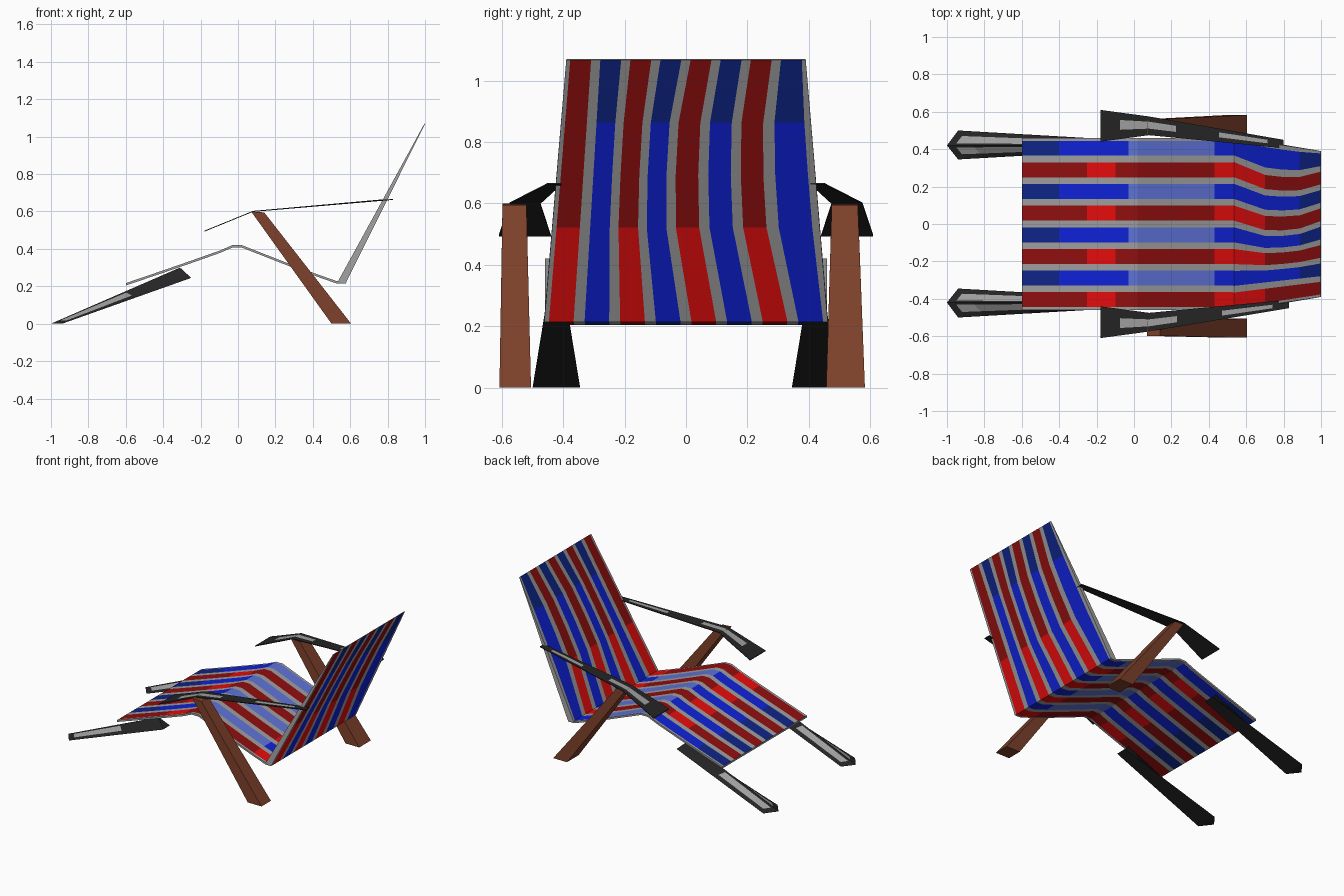
import bpy, bmesh

if "Cube" in bpy.data.objects:
    bpy.data.objects.remove(bpy.data.objects["Cube"])


def srgb(r, g, b):
    f = lambda c: c / 12.92 if c <= 0.04045 else ((c + 0.055) / 1.055) ** 2.4
    return tuple(f(c / 255) for c in (r, g, b)) + (1.0,)


NAMES = ["navy", "blue", "periwinkle", "red", "dark red", "grey", "brown", "black"]
RGB = [(14, 36, 135), (14, 34, 215), (95, 115, 215), (230, 12, 12),
       (145, 14, 14), (158, 158, 158), (124, 64, 42), (36, 36, 36)]
MATS = []
for n, c in zip(NAMES, RGB):
    m = bpy.data.materials.new(n)
    m.diffuse_color = srgb(*c)
    m.use_nodes = True
    m.node_tree.nodes["Principled BSDF"].inputs["Base Color"].default_value = m.diffuse_color
    MATS.append(m)
NAVY, BLUE, PERI, RED, DARK, GREY, BROWN, BLACK = range(8)


def loft(name, rings, mat):
    """Skin a list of equal closed rings; mat(segment, side) gives the colour."""
    bm = bmesh.new()
    vs = [[bm.verts.new(p) for p in r] for r in rings]
    n = len(vs[0])
    for s in range(len(vs) - 1):
        for i in range(n):
            j = (i + 1) % n
            f = bm.faces.new((vs[s][i], vs[s][j], vs[s + 1][j], vs[s + 1][i]))
            f.material_index = mat(s, i)
    for r, s in ((vs[0], -1), (vs[-1], -1)):
        bm.faces.new(r).material_index = mat(s, -1)
    bmesh.ops.recalc_face_normals(bm, faces=bm.faces)
    me = bpy.data.meshes.new(name)
    bm.to_mesh(me)
    bm.free()
    for m in MATS:
        me.materials.append(m)
    ob = bpy.data.objects.new(name, me)
    bpy.context.collection.objects.link(ob)
    return ob


def mix(a, b, t):
    return tuple(p + (q - p) * t for p, q in zip(a, b))


# Striped sling: stations of upper x, z, lower x, z, half width, stripe wobble,
# and the blue and red shade of the stretch that follows
stations = []
for x, z, blue, red in [(-.6, .217, NAVY, DARK), (-.4, .285, BLUE, DARK),
                        (-.25, .337, BLUE, RED), (-.1, .39, BLUE, DARK),
                        (-.03, .42, PERI, DARK), (.02, .42, PERI, DARK),
                        (.28, .318, PERI, DARK), (.43, .262, BLUE, RED),
                        (.53, .227, BLUE, RED)]:
    stations.append((x, z, x, z - .013, .46, 0, blue, red))
for t, wob, blue, red in [(0, 0, BLUE, RED), (.36, .05, BLUE, DARK),
                          (.56, .05, BLUE, DARK), (.76, .04, NAVY, DARK),
                          (1, 0, NAVY, DARK)]:
    ux, uz = mix((.535, .227), (.997, 1.07), t)
    lx, lz = mix((.575, .214), (1.0, 1.068), t)
    stations.append((ux, uz, lx, lz, .462 - .072 * t, wob, blue, red))

edges = [.46]
for k in range(8):
    c = .405 - .1157 * k
    edges += [c + .04, c - .04]
edges.append(-.46)
rings = []
for ux, uz, lx, lz, w, wob, _, _ in stations:
    ys = []
    for i, e in enumerate(edges):
        y = e * w / .46
        if 0 < i < len(edges) - 1:
            fade = min(1, max(0, (e + .33) / .33)) * min(1, (.47 - e) / .12)
            y -= wob * fade
        ys.append(y)
    rings.append([(ux, y, uz) for y in ys] + [(lx, y, lz) for y in reversed(ys)])
N = len(edges)


def sling_mat(s, i):
    if i < 0 or i == N - 1 or i == 2 * N - 1:
        return GREY
    col = i if i < N else 2 * N - 2 - i
    if col % 2 == 0:
        return GREY
    return stations[s][6 + (col // 2) % 2]


loft("striped_sling", rings, sling_mat)

for sign, side in ((1, "back"), (-1, "front")):
    # Front foot: triangular bar with a top ridge and worn grey streaks
    a = [(-.94, .345, 0), (-1, .42, 0), (-.94, .5, 0)]
    b = [(-.25, .385, .245), (-.31, .42, .30), (-.25, .46, .245)]
    rings = []
    for t in (0, .06, .2, .57, 1):
        p, q, r = (mix(u, v, t) for u, v in zip(a, b))
        ring = [p, mix(p, q, .35), mix(p, q, .85), q, mix(q, r, .15), mix(q, r, .65), r]
        rings.append([(x, y * sign, z) for x, y, z in ring])
    loft("foot_bar_" + side, rings,
         lambda s, i: GREY if s in (1, 2) and i in (1, 4) else BLACK)

    # Slanted wooden leg
    y0, y1, t0, t1 = (.457, .583, .475, .56) if sign > 0 else (.505, .608, .52, .598)
    low = [(.5, y0, 0), (.605, y0, 0), (.605, y1, 0), (.5, y1, 0)]
    top = [(.07, t0, .6), (.14, t0, .595), (.14, t1, .595), (.07, t1, .6)]
    loft("slanted_leg_" + side,
         [[(x, y * sign, z) for x, y, z in r] for r in (low, top)],
         lambda s, i: BROWN)

    # Thin bent armrest with grey streaks on top
    end = .80 if sign > 0 else .83
    p0, p1, p2 = (-.18, .44, .61, .497), (.08, .475, .575, .603), (end, .405, .45, .667)
    secs = [p0, mix(p0, p1, .4), p1, mix(p1, p2, .2), mix(p1, p2, .52),
            mix(p1, p2, .88), p2]
    rings = []
    for x, yi, yo, z in secs:
        ys = [yi, yi + (yo - yi) * .35, yi + (yo - yi) * .72, yo]
        rings.append([(x, y * sign, z) for y in ys] +
                     [(x, y * sign, z - .005) for y in reversed(ys)])
    loft("armrest_" + side, rings,
         lambda s, i: GREY if s in (1, 2, 4) and i == 1 else BLACK)
